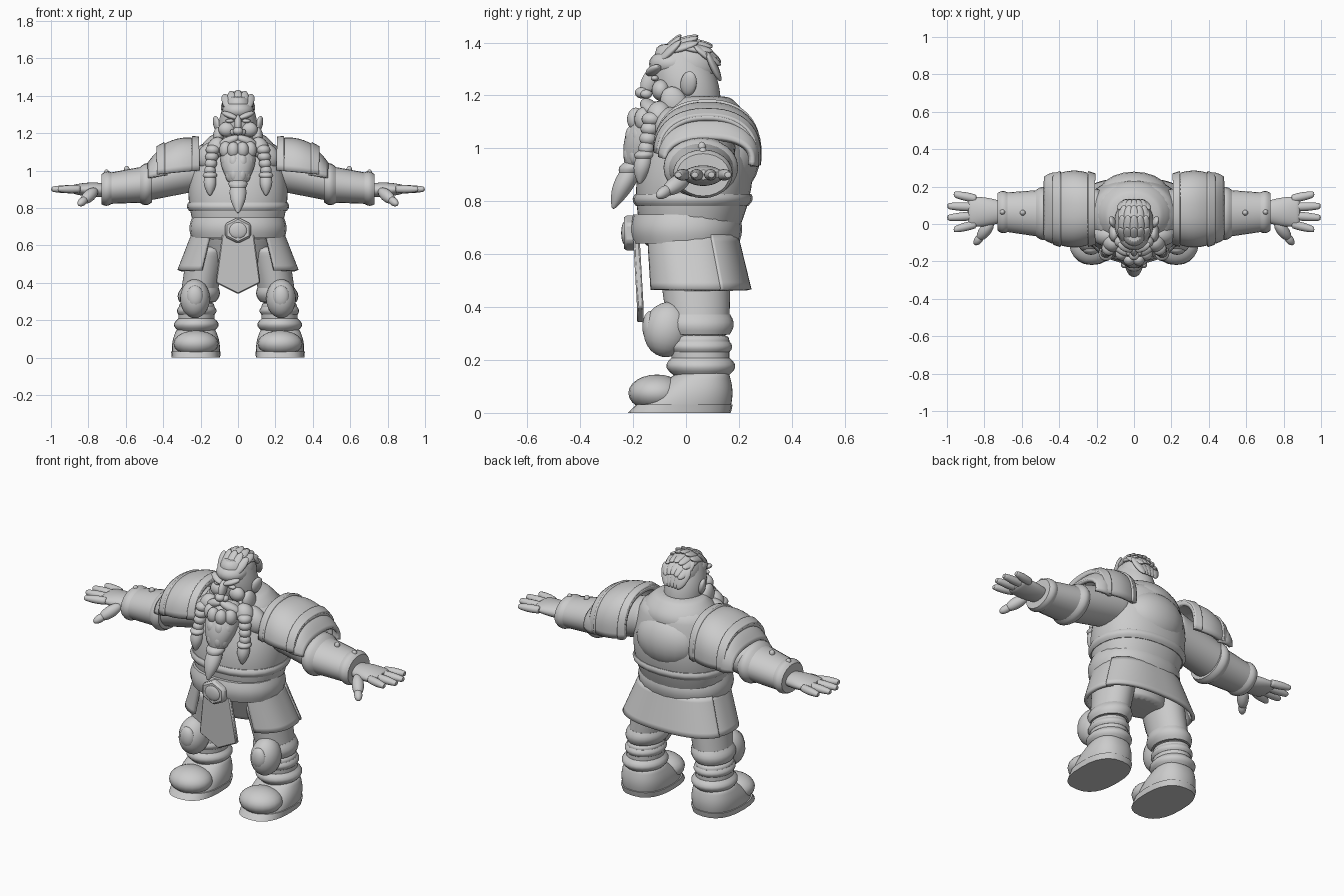
import bpy, bmesh, math
from mathutils import Matrix, Vector, Euler

cube = bpy.data.objects.get("Cube")
if cube:
    bpy.data.objects.remove(cube)

clay = bpy.data.materials.new("clay grey")
clay.use_nodes = True
tone = (0.6, 0.6, 0.6, 1)
clay.diffuse_color = tone
clay.node_tree.nodes["Principled BSDF"].inputs["Base Color"].default_value = tone


def finish(bm, name, mirror=False, soft=False, thick=0, bevel=0):
    """Turn a bmesh into a shaded object with its modifiers."""
    bmesh.ops.recalc_face_normals(bm, faces=bm.faces)
    mesh = bpy.data.meshes.new(name)
    bm.to_mesh(mesh)
    bm.free()
    mesh.materials.append(clay)
    obj = bpy.data.objects.new(name, mesh)
    bpy.context.collection.objects.link(obj)
    bpy.ops.object.select_all(action="DESELECT")
    obj.select_set(True)
    bpy.context.view_layer.objects.active = obj
    bpy.ops.object.shade_smooth_by_angle(angle=math.radians(40))
    if mirror:
        obj.modifiers.new("mirror", "MIRROR")
    if thick:
        solid = obj.modifiers.new("thickness", "SOLIDIFY")
        solid.thickness, solid.offset = thick, 0
    if bevel:
        obj.modifiers.new("bevel", "BEVEL").width = bevel
    if soft:
        obj.modifiers.new("smooth", "SUBSURF")


def limb(start, end, swell=0, axis="z"):
    """A tapering form between two sections (position, centre a, centre b, radius a, radius b)."""
    def section(t):
        row = [a + (b - a) * t for a, b in zip(start, end)]
        bulge = swell * math.sin(math.pi * t)
        return row[:3] + [row[3] + bulge, row[4] + bulge]
    return section, axis


def power(value, p):
    return math.copysign(abs(value) ** p, value)


def skin(name, form, span=(0, 1), grow=0, puff=0, arc=None, p=1, sides=24, rings=8, **options):
    """Skin part of a limb, enlarged by grow and rounded by puff.
    With an arc in degrees the result is an open sheet; angle zero is front or top."""
    section, axis = form
    bm = bmesh.new()
    start, end = arc or (0, 360)
    count = sides + 1 if arc else sides
    loops = []
    for k in range(rings + 1):
        u = k / rings
        t, ca, cb, ra, rb = section(span[0] + (span[1] - span[0]) * u)
        extra = grow + puff * math.sin(math.pi * u)
        loop = []
        for i in range(count):
            angle = math.radians(start + (end - start) * i / sides)
            a = ca + (ra + extra) * power(math.sin(angle), p)
            b = (rb + extra) * power(math.cos(angle), p)
            loop.append(bm.verts.new((a, cb - b, t) if axis == "z" else (t, a, cb + b)))
        loops.append(loop)
    for low, high in zip(loops, loops[1:]):
        for i in range(sides):
            j = (i + 1) % count
            bm.faces.new((low[i], low[j], high[j], high[i]))
    if not arc:
        bm.faces.new(loops[0])
        bm.faces.new(loops[-1])
    finish(bm, name, **options)


def band(name, form, at, width, puff=.015, **options):
    """Rounded strap around a limb, placed by its fraction of the length."""
    skin(name, form, span=(at - width / 2, at + width / 2), puff=puff, rings=5, **options)


def add_ball(bm, loc, size, tilt=(0, 0, 0)):
    turn = Euler([math.radians(angle) for angle in tilt]).to_matrix().to_4x4()
    frame = Matrix.Translation(loc) @ turn @ Matrix.Diagonal(Vector((*size, 1)))
    bmesh.ops.create_uvsphere(bm, u_segments=20, v_segments=12, radius=1, matrix=frame)


def ball(name, loc, size, tilt=(0, 0, 0), **options):
    """Ellipsoid, tilted by degrees."""
    bm = bmesh.new()
    add_ball(bm, loc, size, tilt)
    finish(bm, name, **options)


def strand(name, top, bottom, beads, radius, tip_scale, **options):
    """Chain of overlapping knots that changes in size towards its tip."""
    bm = bmesh.new()
    top, bottom = Vector(top), Vector(bottom)
    length = (top - bottom).length / beads
    for i in range(beads):
        t = i / (beads - 1)
        r = radius * (1 + (tip_scale - 1) * t)
        add_ball(bm, top.lerp(bottom, t), (r, r, length))
    finish(bm, name, **options)


def plate(name, outline, depth, **options):
    """Extrude a closed outline of points backwards along y."""
    bm = bmesh.new()
    face = bm.faces.new([bm.verts.new(co) for co in outline])
    new = bmesh.ops.extrude_face_region(bm, geom=[face])["geom"]
    moved = [v for v in new if isinstance(v, bmesh.types.BMVert)]
    bmesh.ops.translate(bm, verts=moved, vec=(0, depth, 0))
    finish(bm, name, **options)


# Torso, breastplate rim, back plate and collar
torso = limb((.6, 0, .005, .2, .155), (1.17, 0, .06, .2, .15), swell=.07)
skin("torso", torso, p=.9, soft=True)
band("chest_rim", torso, at=.36, width=.08, puff=.01, p=.9)
ball("back_plate", (0, .16, .97), (.19, .12, .15))
collar = limb((1.06, 0, .06, .21, .17), (1.2, 0, .05, .13, .11), swell=.03)
skin("collar", collar, soft=True)
ball("collar_front", (.14, -.06, 1.08), (.09, .06, .07), (0, 35, 0), mirror=True)

# Belt and buckle
belt = limb((.64, 0, 0, .25, .2), (.75, 0, 0, .245, .2))
skin("belt", belt, puff=.012, p=.9)
corners = [math.tau * i / 6 for i in range(6)]
plate("buckle", [(.08 * math.sin(a), -.235, .68 + .07 * math.cos(a)) for a in corners], .06, bevel=.01)
ball("buckle_boss", (0, -.23, .68), (.05, .015, .045))

# Skirt panels, tabard and hips
skirt = limb((.67, 0, .01, .235, .17), (.465, 0, .04, .315, .19))
skin("side_skirt", skirt, arc=(33, 122), p=.8, mirror=True, thick=.02)
skin("back_skirt", skirt, arc=(112, 180), grow=.008, p=.8, mirror=True, thick=.02)
skin("hips", limb((.47, 0, .04, .16, .11), (.66, 0, .01, .22, .17)), soft=True)
tabard_half = [(.085, -.2, .66), (.12, -.185, .4)]
mirrored_half = [(-x, y, z) for x, y, z in tabard_half]
plate("tabard", mirrored_half + [(0, -.185, .34)] + tabard_half[::-1], .025, bevel=.006)

# Legs with straps and knee pads
thigh = limb((.6, .16, .03, .11, .14), (.28, .22, .05, .095, .115))
shin = limb((.3, .22, .05, .095, .115), (.1, .225, .06, .1, .105))
skin("thigh", thigh, mirror=True, soft=True)
skin("shin", shin, mirror=True, soft=True)
band("knee_strap", thigh, at=.83, width=.24, mirror=True)
band("calf_strap", shin, at=.25, width=.2, puff=.01, mirror=True)
band("shin_strap", shin, at=.62, width=.32, puff=.022, mirror=True)
ball("knee_pad", (.23, -.07, .315), (.08, .09, .105), (-12, 0, 4), mirror=True)
ball("knee_boss", (.23, -.135, .325), (.045, .03, .06), mirror=True)

# Boots with soles
boot = limb((0, .225, -.025, .125, .19), (.16, .225, .07, .1, .09), swell=.015)
skin("boot", boot, p=.85, mirror=True, soft=True)
skin("boot_sole", boot, span=(0, .2), grow=.004, p=.8, rings=2, mirror=True)
ball("toe_cap", (.225, -.11, .075), (.12, .108, .07), mirror=True)
ball("boot_heel", (.225, .07, .085), (.115, .1, .08), mirror=True)

# Arms with cuffed bracers
upper_arm = limb((.16, .07, 1.02, .12, .12), (.52, .06, .93, .12, .1), axis="x")
skin("upper_arm", upper_arm, mirror=True, soft=True)
bracer = limb((.46, .055, .93, .13, .1), (.73, .065, .9, .1, .08), axis="x")
skin("bracer", bracer, mirror=True)
band("elbow_cuff", bracer, at=.12, width=.24, mirror=True)
band("wrist_cuff", bracer, at=.9, width=.2, puff=.01, mirror=True)
for t in (.5, .9):
    x, y, z, width, height = bracer[0](t)
    ball("bracer_stud", (x, y, z + height), (.015, .015, .02), mirror=True)

# Hands
palm = limb((.7, .065, .895, .055, .035), (.89, .065, .9, .08, .022), swell=.01, axis="x")
skin("palm", palm, mirror=True, soft=True)
for i, label in enumerate(("index", "middle", "ring", "little")):
    y = .045 * i
    tip = .965 + .04 * math.sin(math.pi * i / 3)
    finger = limb((.84, y, .9, .022, .02), (tip, y * 1.4 - .03, .9, .016, .014), swell=.006, axis="x")
    skin(label + "_finger", finger, sides=10, mirror=True, soft=True)
ball("thumb", (.795, -.035, .865), (.07, .032, .032), (0, 28, -52), mirror=True)
ball("thumb_tip", (.83, -.082, .835), (.04, .022, .022), (0, 28, -52), mirror=True)

# Layered shoulder armour
pauldron = limb((.21, .08, .99, .17, .17), (.43, .08, .97, .17, .14), swell=.025, axis="x")
lower_pauldron = limb((.38, .085, .965, .17, .15), (.475, .085, .955, .16, .08), swell=.015, axis="x")
armour = dict(arc=(-88, 100), p=.85, mirror=True, thick=.022)
skin("shoulder_plate", pauldron, **armour)
skin("shoulder_inner_rim", pauldron, span=(0, .17), grow=.01, **armour)
skin("shoulder_outer_rim", pauldron, span=(.82, 1), grow=.01, **armour)
skin("shoulder_lower_plate", lower_pauldron, **armour)

# Head, face and ears
head = limb((1.1, 0, .03, .09, .1), (1.4, 0, -.03, .055, .08), swell=.033)
skin("head", head, soft=True)
ball("forehead", (0, -.05, 1.32), (.085, .09, .055))
ball("brow", (.045, -.123, 1.295), (.048, .025, .016), (0, -20, 25), mirror=True)
ball("eye", (.045, -.118, 1.265), (.022, .015, .011), mirror=True)
ball("cheek", (.06, -.095, 1.22), (.045, .035, .04), mirror=True)
ball("nose_bridge", (0, -.14, 1.25), (.02, .03, .05), (-20, 0, 0))
ball("nose_tip", (0, -.165, 1.21), (.028, .028, .022))
ball("nostril", (.025, -.15, 1.205), (.018, .022, .017), mirror=True)
ball("ear", (.112, .01, 1.245), (.018, .032, .048), (-14, 12, -20), mirror=True)

# Swept-back hair: a cap with long locks along the crown
ball("hair_cap", (0, .005, 1.31), (.085, .115, .1))
for i in range(5):
    angle = math.radians(28 * i - 36)
    for x in (0, .03, .058):
        loc = (x, .108 * math.sin(angle), 1.285 + (.122 - x * x * 7) * math.cos(angle))
        tilt = (10 - math.degrees(angle), x * 400, 0)
        ball("hair_lock", loc, (.026, .065, .014), tilt, mirror=x > 0)

# Moustache and beard
ball("moustache", (.048, -.14, 1.157), (.062, .03, .025), (0, 22, 18), mirror=True)
ball("moustache_end", (.1, -.125, 1.12), (.024, .024, .04), (0, -25, 0), mirror=True)
ball("sideburn", (.105, -.045, 1.17), (.03, .05, .065), (20, 0, 0), mirror=True)
ball("beard_side", (.115, -.1, 1.12), (.05, .05, .06), (0, -20, 0), mirror=True)
skin("beard", limb((1.18, 0, -.1, .07, .05), (.92, 0, -.195, .04, .035), swell=.04), soft=True)
strand("inner_beard_lock", (.025, -.19, 1.11), (.02, -.21, .98), 3, .033, .8, mirror=True)
strand("outer_beard_lock", (.065, -.16, 1.11), (.04, -.19, .98), 3, .035, .8, mirror=True)

# Braids with rings and pointed tips
tail = limb((.95, 0, -.195, .034, .03), (.77, 0, -.275, .006, .006), swell=.024)
skin("beard_tail", tail, soft=True)
band("beard_ring", tail, at=.1, width=.25, puff=.012)
strand("side_braid", (.135, -.13, 1.11), (.15, -.15, 1), 4, .038, .8, mirror=True)
braid_tip = limb((.99, .15, -.155, .022, .022), (.865, .15, -.175, .005, .005), swell=.02)
skin("braid_tip", braid_tip, mirror=True, soft=True)
band("braid_ring", braid_tip, at=.1, width=.25, puff=.012, mirror=True)
